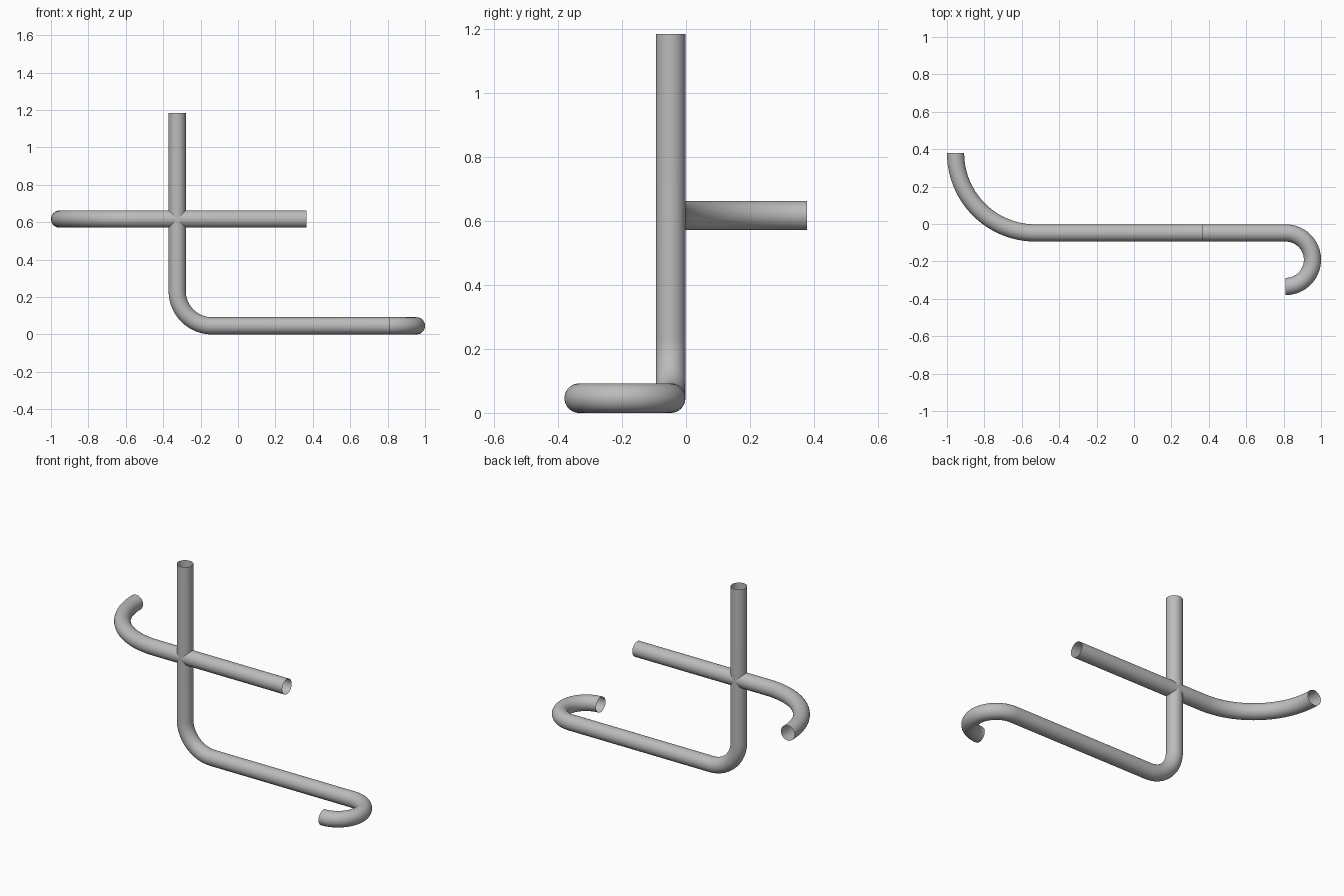
import bpy, bmesh
from math import pi
from mathutils import Vector, Matrix

cube = bpy.data.objects.get("Cube")
if cube:
    bpy.data.objects.remove(cube, do_unlink=True)

RADIUS = 0.046
Y = -0.048

grey = bpy.data.materials.new("pipe grey")
grey.use_nodes = True
colour = (0.5, 0.5, 0.5, 1)
grey.diffuse_color = colour
grey.node_tree.nodes["Principled BSDF"].inputs["Base Color"].default_value = colour


def tube(name, start, direction, steps):
    """Sweep an open ring along straight runs and circular bends."""
    bm = bmesh.new()
    turn = Vector(direction).to_track_quat('Z', 'Y').to_matrix().to_4x4()
    bmesh.ops.create_circle(bm, segments=48, radius=RADIUS,
                            matrix=Matrix.Translation(start) @ turn)
    ring = list(bm.edges)
    for kind, *args in steps:
        if kind == "run":
            geom = bmesh.ops.extrude_edge_only(bm, edges=ring)["geom"]
            verts = [g for g in geom if isinstance(g, bmesh.types.BMVert)]
            bmesh.ops.translate(bm, verts=verts, vec=args[0])
        else:
            centre, axis, angle = args
            geom = bmesh.ops.spin(bm, geom=ring, cent=centre, axis=axis,
                                  angle=angle, steps=round(angle * 16))["geom_last"]
        ring = [g for g in geom if isinstance(g, bmesh.types.BMEdge)]
    bmesh.ops.remove_doubles(bm, verts=bm.verts, dist=0.0001)
    bmesh.ops.recalc_face_normals(bm, faces=bm.faces)
    for face in bm.faces:
        face.smooth = True
    mesh = bpy.data.meshes.new(name)
    bm.to_mesh(mesh)
    bm.free()
    mesh.materials.append(grey)
    obj = bpy.data.objects.new(name, mesh)
    bpy.context.collection.objects.link(obj)


# Upright pipe: down, elbow to the side, along the floor, then a return hook
elbow, hook = 0.186, 0.143
tube("upright_pipe", (-0.325, Y, 1.185), (0, 0, -1), [
    ("run", (0, 0, RADIUS + elbow - 1.185)),
    ("bend", (-0.325 + elbow, Y, RADIUS + elbow), (0, -1, 0), pi / 2),
    ("run", (0.811 + 0.325 - elbow, 0, 0)),
    ("bend", (0.811, Y - hook, RADIUS), (0, 0, -1), pi),
])

# Cross pipe: straight through the upright, then a wide quarter bend backwards
sweep = 0.427
tube("cross_pipe", (0.365, Y, 0.617), (-1, 0, 0), [
    ("run", (-0.954 + sweep - 0.365, 0, 0)),
    ("bend", (-0.954 + sweep, Y + sweep, 0.617), (0, 0, -1), pi / 2),
])
